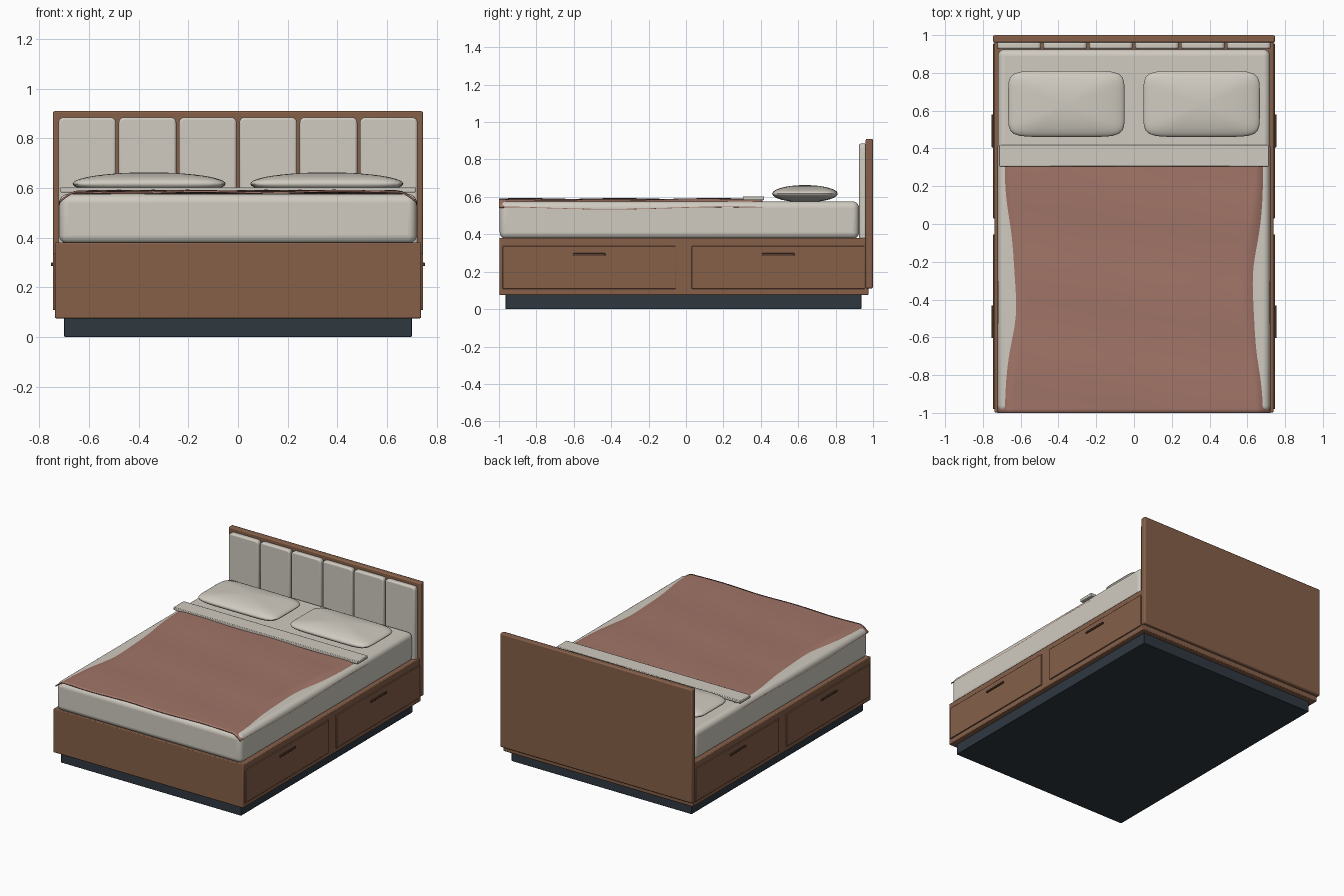
import bpy, bmesh, math
from mathutils import Vector

default = bpy.data.objects.get("Cube")
if default:
    bpy.data.objects.remove(default, do_unlink=True)


def material(name, rgb):
    m = bpy.data.materials.new(name)
    m.use_nodes = True
    m.diffuse_color = (*rgb, 1)
    m.node_tree.nodes["Principled BSDF"].inputs["Base Color"].default_value = (*rgb, 1)
    return m


WOOD = material("brown wood", (0.235, 0.115, 0.066))
HANDLE = material("dark brown", (0.09, 0.045, 0.028))
PLINTH = material("dark slate", (0.028, 0.04, 0.051))
LINEN = material("off white linen", (0.63, 0.597, 0.53))
BLANKET = material("dusty red wool", (0.355, 0.176, 0.137))


def finish(name, bm, mat, bevel=0, segments=2):
    mesh = bpy.data.meshes.new(name)
    bmesh.ops.recalc_face_normals(bm, faces=bm.faces)
    bm.to_mesh(mesh)
    bm.free()
    mesh.materials.append(mat)
    ob = bpy.data.objects.new(name, mesh)
    bpy.context.collection.objects.link(ob)
    if bevel:
        mod = ob.modifiers.new("soft edges", 'BEVEL')
        mod.width, mod.segments = bevel, segments
    bpy.ops.object.select_all(action='DESELECT')
    ob.select_set(True)
    bpy.context.view_layer.objects.active = ob
    bpy.ops.object.shade_smooth_by_angle(angle=math.radians(40))
    return ob


def box(name, mat, xs, ys, zs, bevel=0.005, segments=2, top_round=0):
    bm = bmesh.new()
    bmesh.ops.create_cube(bm, size=1)
    for v in bm.verts:
        v.co = Vector([(lo + hi) / 2 + c * (hi - lo)
                       for c, (lo, hi) in zip(v.co, (xs, ys, zs))])
    if top_round:
        # round the two upper corners as seen from the front
        edges = [e for e in bm.edges
                 if all(abs(v.co.z - zs[1]) < 1e-4 for v in e.verts)
                 and abs(e.verts[0].co.x - e.verts[1].co.x) < 1e-4]
        bmesh.ops.bevel(bm, geom=edges, offset=top_round, segments=5,
                        profile=0.5, affect='EDGES')
    return finish(name, bm, mat, bevel, segments)


# Plinth, storage base and headboard
box("plinth", PLINTH, (-0.70, 0.70), (-0.965, 0.937), (0, 0.08), 0.003)
box("storage_base", WOOD, (-0.738, 0.738), (-0.998, 0.975), (0.075, 0.38))
box("headboard", WOOD, (-0.746, 0.746), (0.96, 1.0), (0.11, 0.91), 0.008)

# Upholstered headboard panels
pitch = 0.243
for i in range(6):
    cx = (i - 2.5) * pitch
    box(f"headboard_panel_{i + 1}", LINEN, (cx - 0.116, cx + 0.116),
        (0.926, 0.964), (0.37, 0.885), 0.01, 3, top_round=0.022)

# Drawers with bar handles on both sides
for side, s in (("left", 1), ("right", -1)):
    for place, lo, hi in (("front", -0.98, -0.055), ("rear", 0.03, 0.955)):
        mid = (lo + hi) / 2
        box(f"{side}_{place}_drawer", WOOD, sorted((s * 0.73, s * 0.746)),
            (lo, hi), (0.108, 0.337), 0.003)
        box(f"{side}_{place}_handle", HANDLE, sorted((s * 0.74, s * 0.754)),
            (mid - 0.087, mid + 0.087), (0.286, 0.299), 0.003)

# Mattress and folded sheet
box("mattress", LINEN, (-0.72, 0.72), (-0.996, 0.925), (0.375, 0.576), 0.035, 6)
box("folded_sheet", LINEN, (-0.715, 0.715), (0.305, 0.418), (0.582, 0.603), 0.004)

# Blanket: rippled sheet that dips into the mattress along both sides
bm = bmesh.new()
bmesh.ops.create_grid(bm, x_segments=110, y_segments=70, size=1)
EDGE = 0.7215
for v in bm.verts:
    x, y = v.co.x * EDGE, -0.295 + v.co.y * 0.705
    tuck = 0.66 - 0.02 * math.cos(2 * math.pi * (y + 0.35) / 1.3)
    start = (tuck - 0.42 * EDGE) / 0.58
    t = max(0, (abs(x) - start) / (EDGE - start))
    ripple = 0.003 * math.sin(11 * x + 3 * y) + 0.002 * math.sin(13 * y + 2 * x)
    z = 0.588 + ripple * (1 - t) - 0.047 * t ** 1.5
    z += 0.006 * t * math.sin(5 * y + 0.5)
    v.co = Vector((x, y, z))
blanket = finish("blanket", bm, BLANKET)
solid = blanket.modifiers.new("thickness", 'SOLIDIFY')
solid.thickness = 0.007
solid.offset = -1

# Pillows: squared-off plump cushions
for name, cx in (("right_pillow", -0.358), ("left_pillow", 0.358)):
    bm = bmesh.new()
    bmesh.ops.create_uvsphere(bm, u_segments=64, v_segments=24, radius=1)
    for v in bm.verts:
        x, y, z = v.co
        r = math.hypot(x, y)
        k = 1.0
        if r > 1e-5:
            k = ((abs(x) / r) ** 7 + (abs(y) / r) ** 7) ** (-1 / 7)
        v.co = Vector((cx + 0.308 * x * k, 0.636 + 0.175 * y * k, 0.617 + 0.046 * z))
    finish(name, bm, LINEN)
